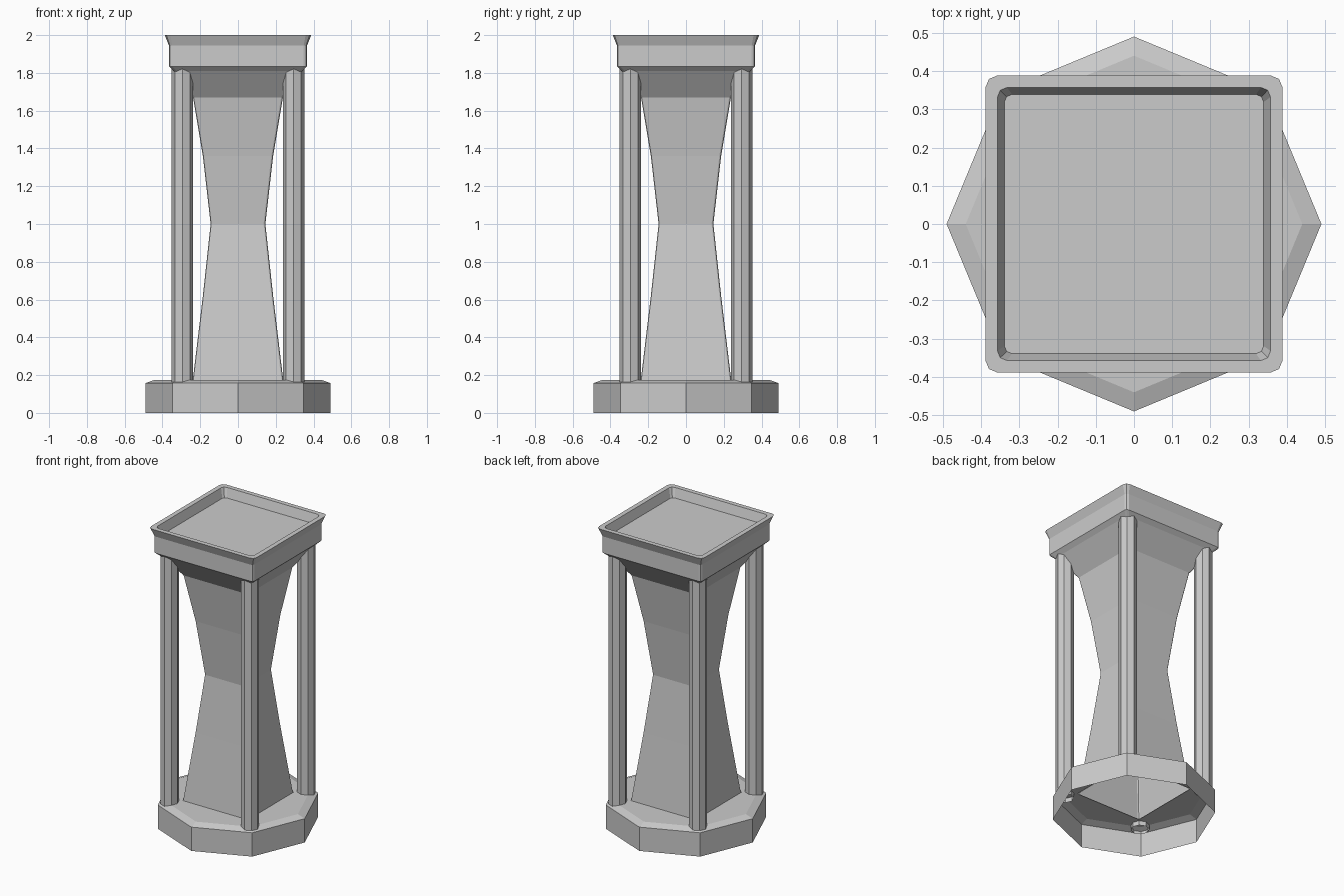
import bpy
from math import sin, cos, pi

if "Cube" in bpy.data.objects:
    bpy.data.objects.remove(bpy.data.objects["Cube"])


def loft(name, rings, cap_end=False):
    """Skin a list of equal-length closed rings, running from bottom to top."""
    n = len(rings[0])
    verts = [p for ring in rings for p in ring]
    faces = [(k * n + i, k * n + (i + 1) % n, (k + 1) * n + (i + 1) % n, (k + 1) * n + i)
             for k in range(len(rings) - 1) for i in range(n)]
    if cap_end:
        faces.append(tuple(range(len(verts) - n, len(verts))))
    mesh = bpy.data.meshes.new(name)
    mesh.from_pydata(verts, [], faces)
    obj = bpy.data.objects.new(name, mesh)
    bpy.context.collection.objects.link(obj)
    return obj


def octagon(r, z, cx=0, cy=0):
    return [(cx + r * cos(i * pi / 4), cy + r * sin(i * pi / 4), z) for i in range(8)]


def square8(h, z):
    """Square with corner and mid-side points, matching an octagon ring."""
    return [(h * round(cos(i * pi / 4)), h * round(sin(i * pi / 4)), z) for i in range(8)]


def rounded_square(h, z, r):
    """Square ring with two-facet rounded corners."""
    pts = []
    for q in range(4):
        a0 = q * pi / 2
        sx = 1 if q in (0, 3) else -1
        sy = 1 if q < 2 else -1
        for j in range(3):
            a = a0 + j * pi / 4
            pts.append((sx * (h - r) + r * cos(a), sy * (h - r) + r * sin(a), z))
    return pts


# Octagonal plinth: hollow underneath, sloped top edge, square opening under the column
loft("base", [octagon(0.49, 0), octagon(0.49, 0.158), octagon(0.44, 0.175),
              square8(0.24, 0.175)])

# Waisted square column flaring into the dished cap (half width, height, corner radius)
profile = [(0.24, 0.17, 0.01), (0.186, 0.62, 0.01), (0.145, 1.0, 0.01),
           (0.186, 1.36, 0.01), (0.238, 1.67, 0.01), (0.34, 1.81, 0.015),
           (0.366, 1.835, 0.018), (0.366, 1.945, 0.018), (0.388, 2.0, 0.03),
           (0.357, 2.0, 0.025), (0.339, 1.94, 0.02)]
loft("column_and_cap", [rounded_square(*p) for p in profile], cap_end=True)

# Four octagonal corner posts
for sx in (-1, 1):
    for sy in (-1, 1):
        side = ("front" if sy < 0 else "back") + ("_left" if sx < 0 else "_right")
        loft(side + "_post", [octagon(0.056, z, sx * 0.295, sy * 0.295)
                              for z in (0.145, 1.825)])
